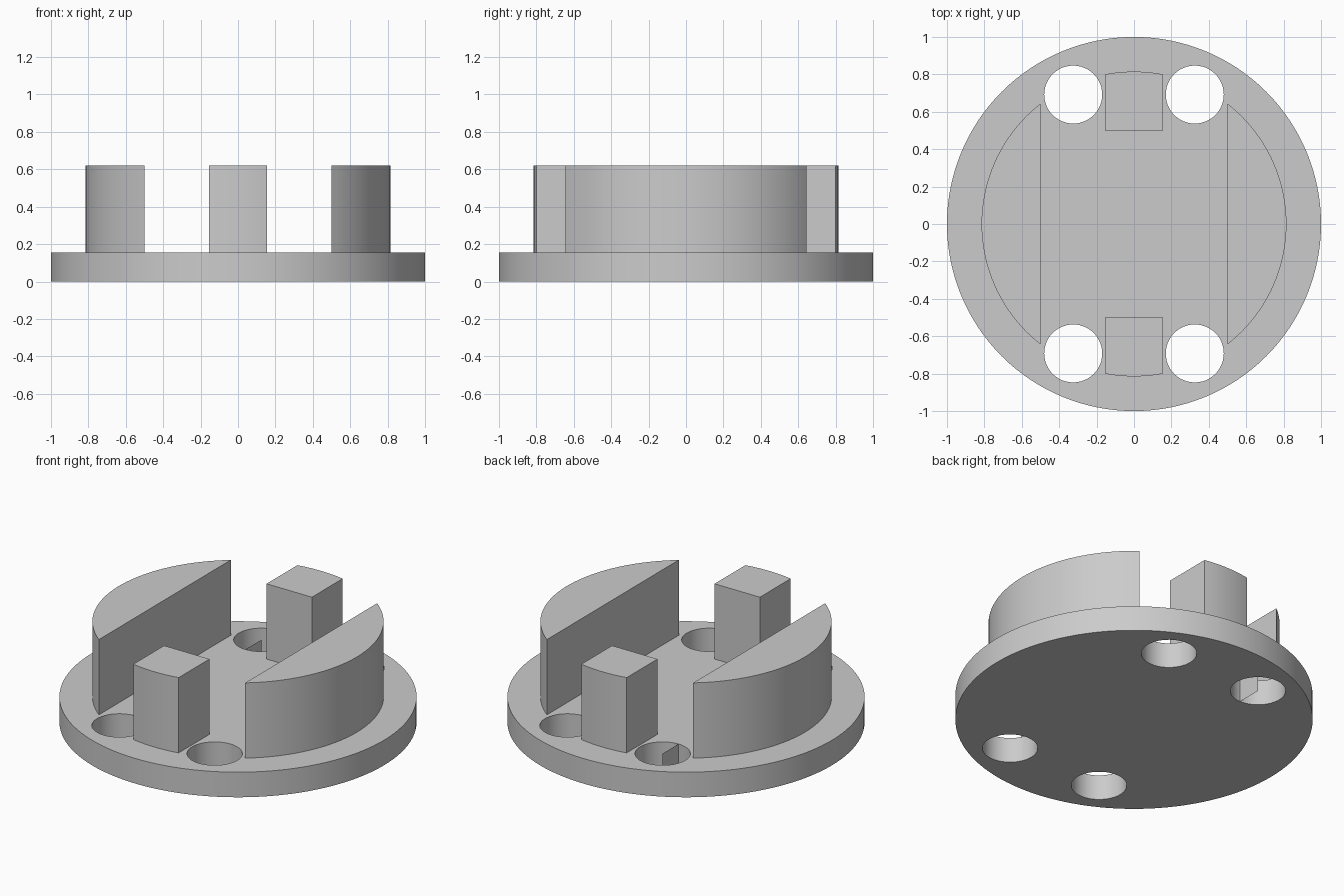
import bpy, bmesh
from math import sin, cos, pi, asin, acos

cube = bpy.data.objects.get("Cube")
if cube:
    bpy.data.objects.remove(cube, do_unlink=True)

BASE_TOP, TOP = 0.155, 0.62
RIM = 0.815                                # outer radius of the raised parts
HOLE_X, HOLE_Y, HOLE_R = 0.325, 0.692, 0.155

grey = bpy.data.materials.new("plain grey")
grey.use_nodes = True
grey.diffuse_color = (0.6, 0.6, 0.6, 1)
grey.node_tree.nodes["Principled BSDF"].inputs["Base Color"].default_value = (0.6, 0.6, 0.6, 1)


def arc(r, start, end, n, cx=0, cy=0):
    return [(cx + r * cos(start + (end - start) * i / n),
             cy + r * sin(start + (end - start) * i / n)) for i in range(n + 1)]


def circle(r, n, cx=0, cy=0):
    return arc(r, 0, 2 * pi, n, cx, cy)[:-1]


def finish(name, bm):
    mesh = bpy.data.meshes.new(name)
    bm.to_mesh(mesh)
    bm.free()
    mesh.materials.append(grey)
    obj = bpy.data.objects.new(name, mesh)
    bpy.context.collection.objects.link(obj)
    bpy.ops.object.select_all(action="DESELECT")
    obj.select_set(True)
    bpy.context.view_layer.objects.active = obj
    bpy.ops.object.shade_smooth_by_angle(angle=pi / 6)
    return obj


def extrude_outline(name, loops, z0, z1):
    """Fill an outline (later loops are holes) and raise it from z0 to z1."""
    bm = bmesh.new()
    edges = []
    for loop in loops:
        verts = [bm.verts.new((x, y, z0)) for x, y in loop]
        edges += [bm.edges.new((a, b)) for a, b in zip(verts, verts[1:] + verts[:1])]
    bmesh.ops.triangle_fill(bm, edges=edges, use_beauty=True)
    raised = bmesh.ops.extrude_face_region(bm, geom=bm.faces[:], use_keep_orig=True)["geom"]
    bmesh.ops.translate(bm, vec=(0, 0, z1 - z0),
                        verts=[g for g in raised if isinstance(g, bmesh.types.BMVert)])
    bmesh.ops.recalc_face_normals(bm, faces=bm.faces[:])
    return finish(name, bm)


# Round base with four through holes
holes = [circle(HOLE_R, 48, sx * HOLE_X, sy * HOLE_Y) for sx in (-1, 1) for sy in (-1, 1)]
extrude_outline("base_disc", [circle(1, 128)] + holes, 0, BASE_TOP)

# Two tall side walls, each a circle segment with a flat inner face
half = acos(0.5 / RIM)
for side, turn in (("left", 0), ("right", pi)):
    extrude_outline(side + "_wall", [arc(RIM, turn - half, turn + half, 40)], BASE_TOP, TOP)

# Front and back posts with a curved outer face
half = asin(0.155 / RIM)
for side, s in (("front", -1), ("back", 1)):
    outer = arc(RIM, s * pi / 2 - half, s * pi / 2 + half, 10)
    inner = [(-s * 0.155, s * 0.5), (s * 0.155, s * 0.5)]
    extrude_outline(side + "_post", [outer + inner], BASE_TOP, TOP)

# Paper-thin web inside the back right hole
bm = bmesh.new()
bm.faces.new([bm.verts.new((-HOLE_X, y, z)) for y, z in (
    (HOLE_Y - HOLE_R, 0), (HOLE_Y, 0), (HOLE_Y, BASE_TOP), (HOLE_Y - HOLE_R, BASE_TOP))])
finish("hole_web", bm)
